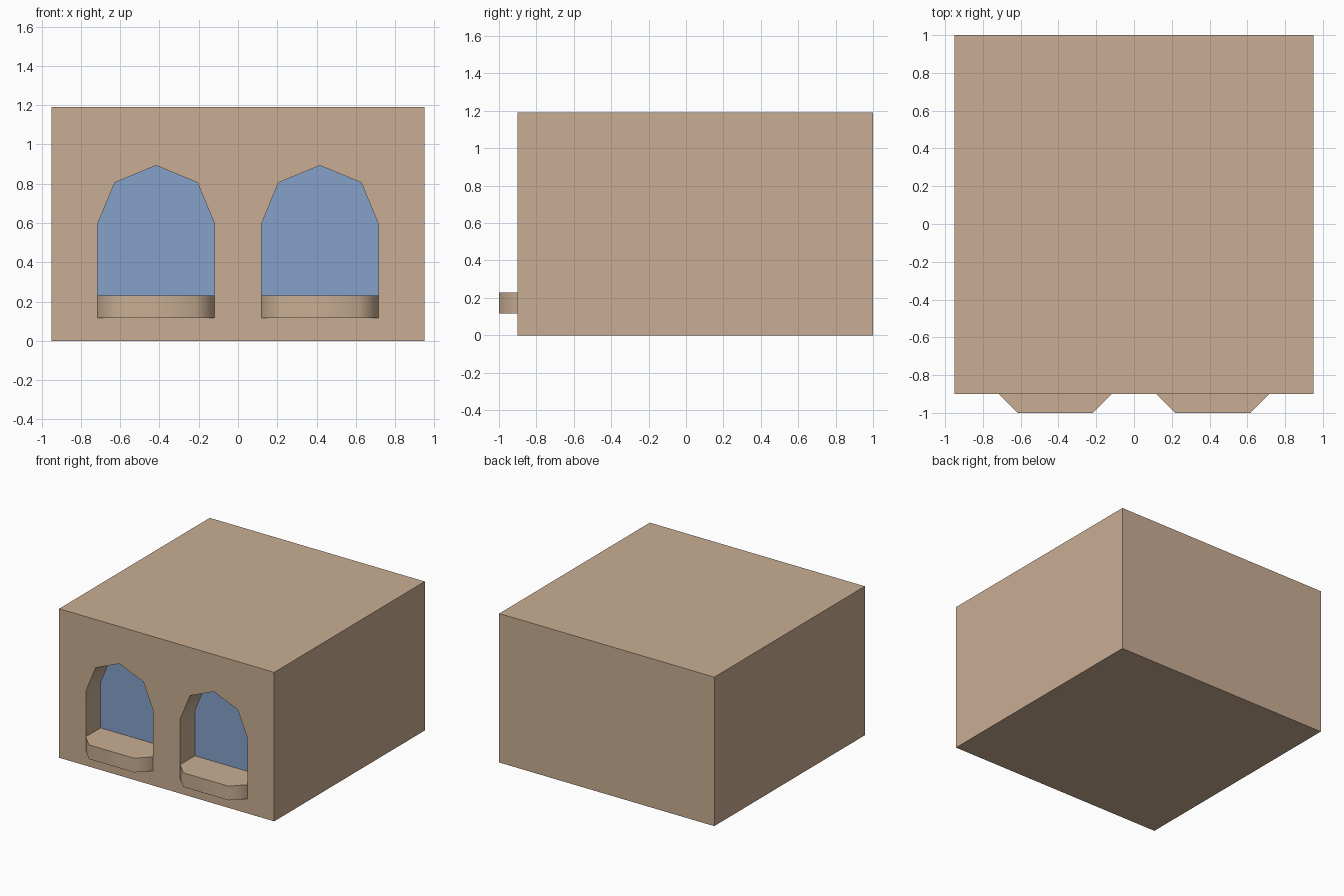
import bpy, bmesh, math

if "Cube" in bpy.data.objects:
    bpy.data.objects.remove(bpy.data.objects["Cube"])


def material(name, color):
    m = bpy.data.materials.new(name)
    m.diffuse_color = (*color, 1)
    m.use_nodes = True
    m.node_tree.nodes["Principled BSDF"].inputs["Base Color"].default_value = m.diffuse_color
    return m


TAN = material("tan plaster", (0.584, 0.423, 0.292))
BLUE = material("window blue", (0.235, 0.356, 0.584))

FRONT, GLASS_Y, SILL_Y = -0.9, -0.71, -1.0
R, SPRING, BOTTOM, SILL_TOP = 0.298, 0.595, 0.117, 0.23
HEIGHT = 1.19


def prism(name, points, offset, mat, smooth=False):
    """Extrude a flat outline by an offset into a closed solid."""
    bm = bmesh.new()
    face = bm.faces.new([bm.verts.new(p) for p in points])
    new = bmesh.ops.extrude_face_region(bm, geom=[face])["geom"]
    bmesh.ops.translate(bm, vec=offset,
                        verts=[v for v in new if isinstance(v, bmesh.types.BMVert)])
    bmesh.ops.recalc_face_normals(bm, faces=bm.faces)
    me = bpy.data.meshes.new(name)
    bm.to_mesh(me)
    bm.free()
    me.materials.append(mat)
    ob = bpy.data.objects.new(name, me)
    bpy.context.collection.objects.link(ob)
    if smooth:
        smooth_object(ob)
    return ob


def smooth_object(ob):
    bpy.ops.object.select_all(action='DESELECT')
    ob.select_set(True)
    bpy.context.view_layer.objects.active = ob
    bpy.ops.object.shade_smooth_by_angle(angle=math.radians(50))


def arch(cx, y):
    """Low-poly arched window outline at depth y."""
    pts = [(cx - R, y, BOTTOM), (cx + R, y, BOTTOM)]
    for i in range(5):
        a = math.pi * i / 4
        pts.append((cx + R * math.cos(a), y, SPRING + R * math.sin(a)))
    return pts


# Building block
walls = prism("building_block",
              [(-0.95, FRONT, 0), (0.95, FRONT, 0), (0.95, 1, 0), (-0.95, 1, 0)],
              (0, 0, HEIGHT), TAN)

for side, cx in (("left", -0.417), ("right", 0.417)):
    # Arched recess cut into the front wall
    cutter = prism("cutter_" + side, arch(cx, FRONT - 0.2),
                   (0, GLASS_Y - FRONT + 0.2, 0), TAN)
    cutter.hide_render = True
    mod = walls.modifiers.new("recess_" + side, 'BOOLEAN')
    mod.object, mod.operation, mod.solver = cutter, 'DIFFERENCE', 'EXACT'
    bpy.context.view_layer.objects.active = walls
    bpy.ops.object.modifier_apply(modifier=mod.name)
    bpy.data.objects.remove(cutter)

    # Glass plate at the back of the recess
    prism("window_glass_" + side, arch(cx, GLASS_Y), (0, -0.003, 0), BLUE)

    # Window sill with chamfered front corners
    prism("window_sill_" + side,
          [(cx - R, GLASS_Y, BOTTOM), (cx - R, FRONT, BOTTOM),
           (cx - 0.2, SILL_Y, BOTTOM), (cx + 0.2, SILL_Y, BOTTOM),
           (cx + R, FRONT, BOTTOM), (cx + R, GLASS_Y, BOTTOM)],
          (0, 0, SILL_TOP - BOTTOM), TAN, smooth=True)

smooth_object(walls)
